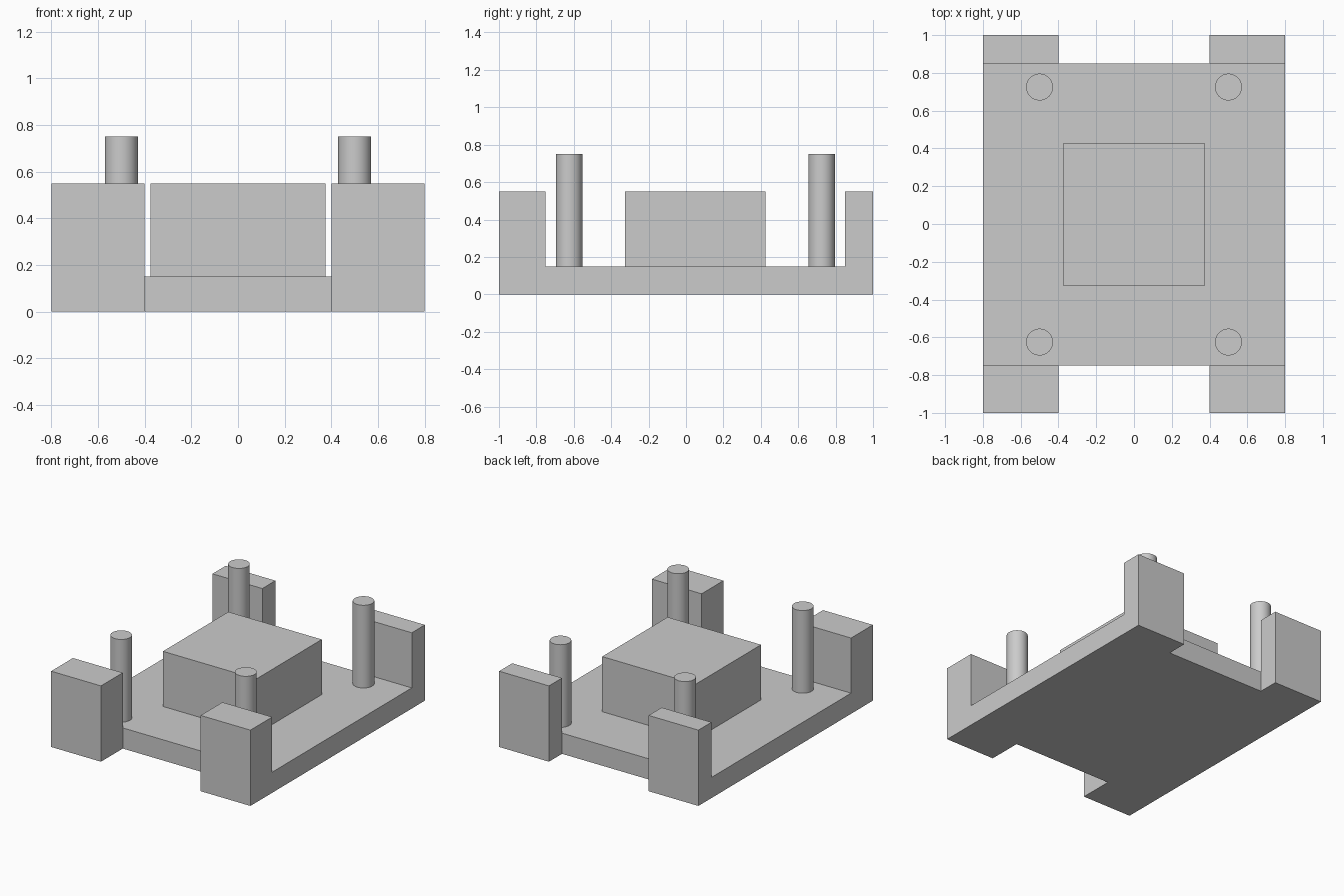
import bpy, bmesh

if "Cube" in bpy.data.objects:
    bpy.data.objects.remove(bpy.data.objects["Cube"])

grey = bpy.data.materials.new("light grey")
grey.diffuse_color = (0.6, 0.6, 0.6, 1)
grey.use_nodes = True
grey.node_tree.nodes["Principled BSDF"].inputs["Base Color"].default_value = grey.diffuse_color


def extrude_up(bm, faces, height):
    """Raise the faces and return the new top faces."""
    geom = bmesh.ops.extrude_face_region(bm, geom=faces)["geom"]
    verts = [g for g in geom if isinstance(g, bmesh.types.BMVert)]
    bmesh.ops.translate(bm, verts=verts, vec=(0, 0, height))
    return [g for g in geom if isinstance(g, bmesh.types.BMFace)]


def add_object(name, bm):
    bmesh.ops.recalc_face_normals(bm, faces=bm.faces)
    mesh = bpy.data.meshes.new(name)
    bm.to_mesh(mesh)
    bm.free()
    mesh.materials.append(grey)
    obj = bpy.data.objects.new(name, mesh)
    bpy.context.collection.objects.link(obj)


# Base tray: plan cells without the front and back gaps, raised to plate height
XS = (-0.8, -0.4, 0.4, 0.8)
YS = (-1.0, -0.75, 0.85, 1.0)
bm = bmesh.new()
grid = [[bm.verts.new((x, y, 0)) for x in XS] for y in YS]
for j in range(3):
    for i in range(3):
        if i != 1 or j == 1:
            bm.faces.new((grid[j][i], grid[j][i + 1], grid[j + 1][i + 1], grid[j + 1][i]))
tops = extrude_up(bm, bm.faces[:], 0.15)

# Corner walls rise from the four end cells
walls = [f for f in tops if not -0.75 < f.calc_center_median().y < 0.85]
extrude_up(bm, walls, 0.4)
bmesh.ops.delete(bm, geom=[v for v in bm.verts if not v.link_faces], context='VERTS')
bmesh.ops.recalc_face_normals(bm, faces=bm.faces)
bmesh.ops.dissolve_limit(bm, angle_limit=0.01, verts=bm.verts[:], edges=bm.edges[:])
add_object("base_with_corner_walls", bm)

# Centre block
bm = bmesh.new()
bmesh.ops.create_cube(bm, size=1)
bmesh.ops.scale(bm, verts=bm.verts, vec=(0.75, 0.75, 0.4))
bmesh.ops.translate(bm, verts=bm.verts, vec=(0, 0.05, 0.35))
add_object("centre_block", bm)

# Four round posts
for side, x in (("left", -0.5), ("right", 0.5)):
    for end, y in (("front", -0.625), ("back", 0.725)):
        bpy.ops.mesh.primitive_cylinder_add(vertices=48, radius=0.071, depth=0.6,
                                            location=(x, y, 0.45))
        post = bpy.context.object
        post.name = f"post_{end}_{side}"
        post.data.materials.append(grey)
        bpy.ops.object.shade_smooth_by_angle()
